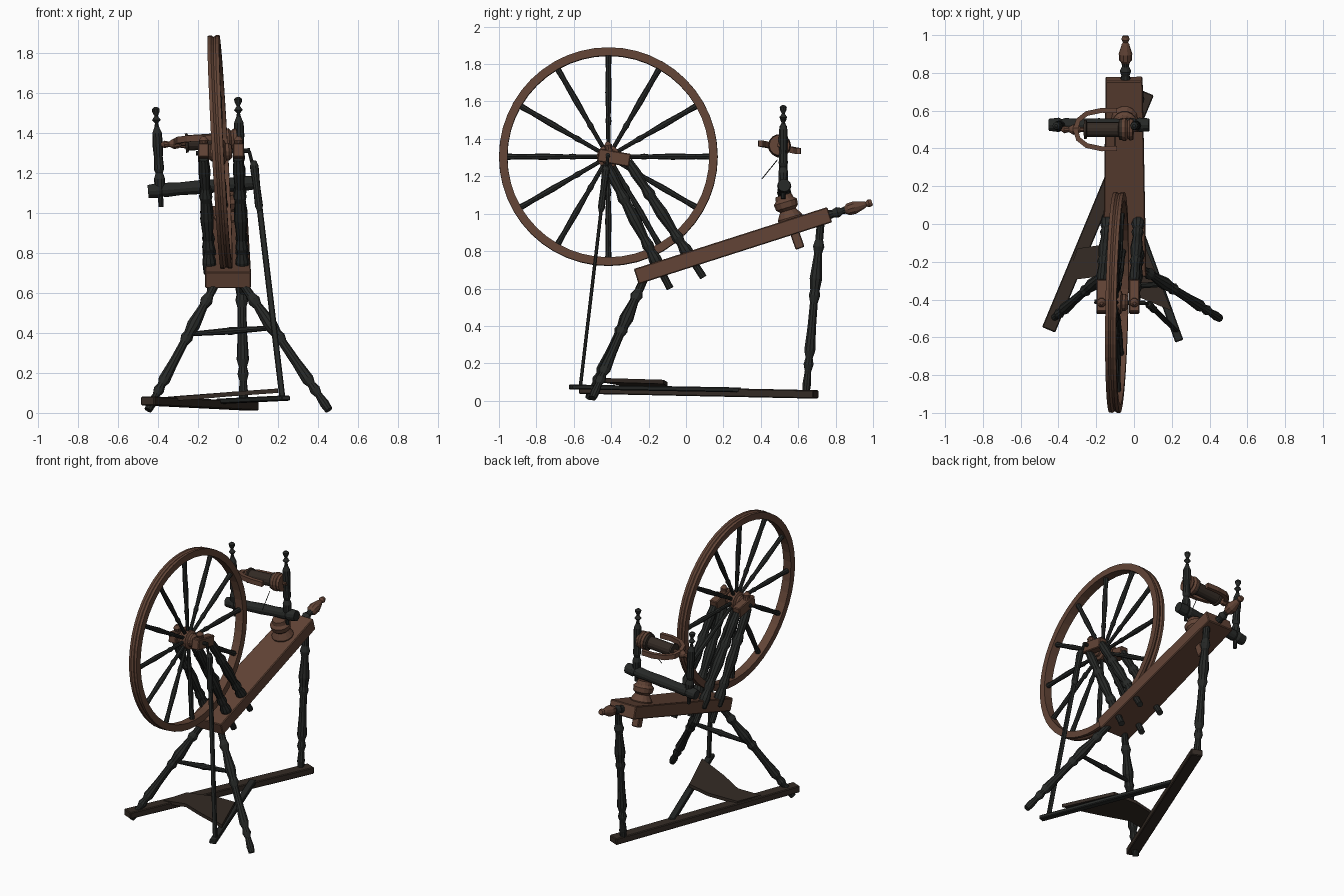
import bpy, bmesh, math
from mathutils import Vector, Matrix

if "Cube" in bpy.data.objects:
    bpy.data.objects.remove(bpy.data.objects["Cube"])


def material(name, rgb):
    m = bpy.data.materials.new(name)
    m.diffuse_color = (*rgb, 1)
    m.use_nodes = True
    m.node_tree.nodes["Principled BSDF"].inputs["Base Color"].default_value = m.diffuse_color
    return m


BROWN = material("warm brown wood", (0.122, 0.058, 0.037))
DARK = material("blackened wood", (0.0195, 0.0215, 0.020))
UMBER = material("dark umber wood", (0.034, 0.024, 0.018))


def build(name, verts, faces, mat):
    me = bpy.data.meshes.new(name)
    me.from_pydata([tuple(v) for v in verts], [], faces)
    bm = bmesh.new()
    bm.from_mesh(me)
    bmesh.ops.recalc_face_normals(bm, faces=bm.faces)
    bm.to_mesh(me)
    bm.free()
    me.materials.append(mat)
    ob = bpy.data.objects.new(name, me)
    bpy.context.collection.objects.link(ob)
    return ob


def frame(a, b, up=(0, 0, 1)):
    """Direction, side and up vectors of the line a-b."""
    d = (Vector(b) - Vector(a)).normalized()
    up = Vector(up)
    if abs(d.dot(up)) > 0.97:
        up = Vector((0, 1, 0))
    s = d.cross(up).normalized()
    return d, s, s.cross(d)


def turned(name, a, b, profile, mat=DARK, segs=10):
    """Lathe-turned part from a to b; profile = (fraction, radius) pairs."""
    a, b = Vector(a), Vector(b)
    d, s, u = frame(a, b)
    verts, faces = [], []
    for t, r in profile:
        for k in range(segs):
            w = 2 * math.pi * k / segs
            verts.append(a.lerp(b, t) + r * (math.cos(w) * s + math.sin(w) * u))
    for i in range(len(profile) - 1):
        for k in range(segs):
            n = (k + 1) % segs
            faces.append((i * segs + k, i * segs + n, (i + 1) * segs + n, (i + 1) * segs + k))
    faces.append(tuple(range(segs)))
    faces.append(tuple(range(len(verts) - segs, len(verts))))
    return build(name, verts, faces, mat)


def beam(name, a, b, w0, h, mat, w1=None):
    """Rectangular bar from a to b, optionally tapering in width."""
    _, s, u = frame(a, b)
    verts = []
    for p, w in ((a, w0), (b, w1 or w0)):
        for i, j in ((-1, -1), (1, -1), (1, 1), (-1, 1)):
            verts.append(Vector(p) + s * i * w / 2 + u * j * h / 2)
    faces = [(0, 1, 2, 3), (4, 5, 6, 7)] + [(k, (k + 1) % 4, 4 + (k + 1) % 4, 4 + k) for k in range(4)]
    ob = build(name, verts, faces, mat)
    bev = ob.modifiers.new("soft edges", 'BEVEL')
    bev.width = 0.005
    bev.segments = 1
    return ob


LEG = [(0, .022), (.1, .022), (.14, .032), (.18, .022), (.24, .027), (.33, .035), (.4, .026), (.43, .032),
       (.47, .022), (.62, .024), (.76, .031), (.8, .02), (.84, .028), (.88, .018), (.95, .024), (1, .02)]
POST = [(0, .02), (.14, .02), (.15, .032), (.24, .035), (.3, .024), (.34, .033), (.4, .024),
        (.55, .034), (.68, .026), (.72, .034), (.78, .024), (.9, .03), (1, .024)]
SPOKE = [(0, .011), (.25, .012), (.3, .016), (.35, .012), (.6, .017), (.85, .014), (1, .017)]

# Sloping bench plank with end handle
beam("bench_plank", (-.05, -.266, .664), (-.052, .768, .995), .23, .085, BROWN, .195)
turned("handle_neck", (-.045, .75, .99), (-.045, .87, 1.025),
       [(0, .03), (.3, .022), (.5, .03), (.7, .018), (1, .024)])
turned("handle_grip", (-.045, .85, 1.018), (-.045, .995, 1.06),
       [(0, .02), (.12, .034), (.35, .036), (.7, .02), (.78, .014), (.88, .022), (1, .016)], BROWN)

# Legs and stretcher
turned("front_leg_left", (-.11, -.225, .65), (-.45, -.52, .014), LEG)
turned("front_leg_right", (.02, -.225, .65), (.455, -.50, .014), LEG)
turned("back_leg", (.012, .72, .95), (.028, .643, .05), LEG)
turned("leg_stretcher", (-.235, -.335, .395), (.165, -.32, .425),
       [(0, .012), (.3, .016), (.45, .018), (.5, .022), (.55, .018), (.7, .016), (1, .012)])

# Foot bar, treadle arm and treadle board
beam("foot_bar", (-.452, -.56, .06), (.07, .695, .034), .075, .045, UMBER)
beam("treadle_arm", (-.09, .29, .058), (.24, -.62, .074), .045, .026, DARK)
outline = [(-.36, -.30, .08), (-.2, -.28, .09), (-.04, -.36, .105), (.2, -.46, .122),
           (.06, -.12, .112), (-.1, -.1, .1), (-.3, -.13, .085)]
n = len(outline)
low = [(x, y, z - .022) for x, y, z in outline]
build("treadle_board", outline + low, [tuple(range(n)), tuple(range(n, 2 * n))] +
      [(k, (k + 1) % n, n + (k + 1) % n, n + k) for k in range(n)], UMBER)

# Wheel: local axis x, then leaned slightly
HUB = Vector((-.09, -.415, 1.305))
LEAN = Vector((1, 0, 0)).rotation_difference(Vector((1, -.02, .055)).normalized()).to_matrix()


def wheel_point(x, r, w):
    return HUB + LEAN @ Vector((x, r * math.cos(w), r * math.sin(w)))


SECTION = [(-.029, .54), (-.029, .584), (-.012, .585), (0, .577), (.012, .585), (.029, .584), (.029, .54)]
N, M = 48, len(SECTION)
verts = [wheel_point(x, r, 2 * math.pi * i / N) for i in range(N) for x, r in SECTION]
faces = [(i * M + j, i * M + (j + 1) % M, (i + 1) % N * M + (j + 1) % M, (i + 1) % N * M + j)
         for i in range(N) for j in range(M)]
build("wheel_rim", verts, faces, BROWN)
for i in range(12):
    w = i * math.pi / 6
    turned(f"wheel_spoke_{i + 1}", wheel_point(0, .04, w), wheel_point(0, .545, w), SPOKE, DARK, 8)
turned("wheel_hub", wheel_point(-.06, 0, 0), wheel_point(.06, 0, 0),
       [(0, .03), (.12, .045), (.25, .045), (.32, .062), (.68, .062), (.75, .045), (.88, .045), (1, .03)], BROWN, 14)
turned("wheel_axle", wheel_point(-.12, 0, 0), wheel_point(.15, 0, 0), [(0, .012), (1, .012)])

# Wheel uprights, rear braces and axle caps on both sides
for side, xt, xb in (("left", -.172, -.135), ("right", .002, .028)):
    turned(f"wheel_upright_{side}", (xb, -.085, .60), (xt, -.43, 1.27), POST)
    turned(f"wheel_brace_{side}", (xb, .093, .66), (xt, -.31, 1.28), POST)
    beam(f"axle_cap_{side}", (xt, -.47, 1.315), (xt, -.30, 1.285), .055, .07, BROWN)
    turned(f"cap_finial_{side}", (xt, -.41, 1.32), (xt, -.42, 1.385), [(0, .025), (.4, .02), (.7, .024), (1, .008)], BROWN)

# Crank and connecting rod down to the treadle
beam("crank", wheel_point(.145, 0, 0), (.075, -.425, 1.235), .016, .016, DARK)
beam("connecting_rod", (.08, -.425, 1.26), (.222, -.565, .075), .03, .018, DARK)
turned("connecting_rod_grip", (.078, -.425, 1.26), (.108, -.455, 1.01),
       [(0, .012), (.1, .022), (.5, .018), (.9, .02), (1, .012)])

# Swivel base and cross bar for the flyer
turned("swivel_base", (-.05, .565, .95), (-.05, .52, 1.10),
       [(0, .065), (.2, .07), (.35, .055), (.45, .045), (.55, .062), (.75, .066), (.85, .05), (1, .045)], BROWN, 14)
beam("swivel_peg", (-.05, .55, .99), (-.05, .61, .815), .05, .05, BROWN)
turned("cross_bar", (-.45, .525, 1.108), (.08, .525, 1.152),
       [(0, .032), (.1, .038), (.13, .03), (.16, .036), (.3, .032), (.5, .035), (.7, .032), (.84, .036),
        (.87, .03), (.9, .038), (1, .034)], DARK, 12)

# Two maidens holding the flyer
MAIDEN = [(0, .012), (.13, .014), (.18, .026), (.28, .028), (.34, .018), (.38, .026), (.5, .022), (.62, .026),
          (.74, .024), (.8, .012), (.84, .008), (.87, .022), (.91, .008), (.95, .018), (.98, .02), (1, .008)]
turned("maiden_left", (-.385, .52, 1.03), (-.412, .52, 1.53), MAIDEN)
turned("maiden_right", (.015, .52, 1.08), (0, .52, 1.58), MAIDEN)

# Flyer: spindle, bobbin, whorl and U-shaped arms
A, B = Vector((-.385, .50, 1.342)), Vector((.02, .50, 1.368))
turned("flyer_spindle", A, B, [(0, .008), (.04, .02), (.1, .014), (.16, .028), (.22, .024), (.25, .014), (1, .012)], BROWN)
turned("bobbin", A.lerp(B, .3), A.lerp(B, .8),
       [(0, .05), (.06, .05), (.08, .04), (.9, .04), (.92, .055), (1, .055)], UMBER, 14)
turned("flyer_whorl", A.lerp(B, .8), A.lerp(B, .94),
       [(0, .06), (.3, .062), (.5, .048), (.7, .058), (1, .055)], BROWN, 14)
path = [(-.09, -.1), (-.17, -.102), (-.25, -.085), (-.295, -.05), (-.31, 0)]
path += [(x, -y) for x, y in reversed(path[:-1])]
verts, faces = [], []
for i, (x, y) in enumerate(path):
    t = Vector(path[min(i + 1, len(path) - 1)]) - Vector(path[max(i - 1, 0)])
    t.normalize()
    for o, h in ((-.013, -.016), (.013, -.016), (.013, .016), (-.013, .016)):
        verts.append((x - t.y * o, .5 + y + t.x * o, 1.355 + h - y * .2))
for i in range(len(path) - 1):
    faces += [(i * 4 + k, i * 4 + (k + 1) % 4, i * 4 + 4 + (k + 1) % 4, i * 4 + 4 + k) for k in range(4)]
faces += [(0, 1, 2, 3), tuple(range(len(verts) - 4, len(verts)))]
build("flyer_arms", verts, faces, BROWN)
beam("threading_hook", (-.1, .49, 1.29), (-.1, .405, 1.185), .005, .005, DARK)
